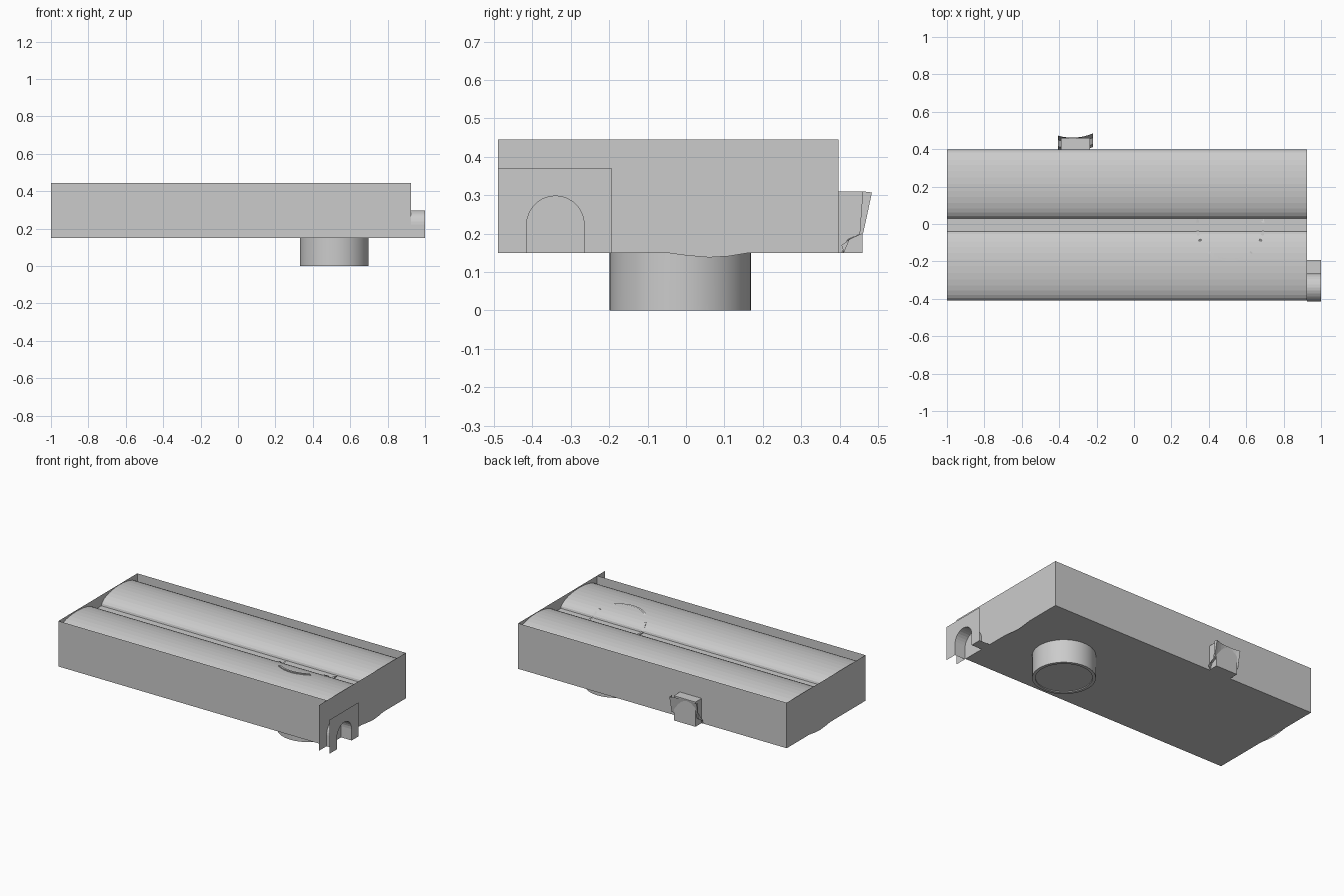
import bpy, bmesh, math

if "Cube" in bpy.data.objects:
    bpy.data.objects.remove(bpy.data.objects["Cube"])

X0, X1 = -1.0, 0.925      # tray ends
Y0, Y1 = -0.41, 0.397     # tray front and back
ZB, ZT, ZV = 0.15, 0.445, 0.375  # floor, rim, valley


def make(name, verts, faces, smooth=False):
    me = bpy.data.meshes.new(name)
    me.from_pydata(verts, [], faces)
    bm = bmesh.new()
    bm.from_mesh(me)
    bmesh.ops.recalc_face_normals(bm, faces=bm.faces)
    for f in bm.faces:
        f.smooth = smooth
    bm.to_mesh(me)
    bm.free()
    ob = bpy.data.objects.new(name, me)
    bpy.context.collection.objects.link(ob)
    return ob


def strip(name, path_a, path_b, closed=False):
    """Sheet between two matching paths."""
    n = len(path_a)
    last = n if closed else n - 1
    faces = [(i, (i + 1) % n, n + (i + 1) % n, n + i) for i in range(last)]
    return make(name, list(path_a) + list(path_b), faces)


def sweep_x(name, prof, xa, xb):
    return strip(name, [(xa, y, z) for y, z in prof], [(xb, y, z) for y, z in prof])


def plate_x(name, prof, x):
    return make(name, [(x, y, z) for y, z in prof], [tuple(range(len(prof)))])


# twin vault height across the tray
VAULTS = [(Y0, -0.04, 0.062), (0.03, Y1, 0.066)]


def surf(y):
    for a, b, h in VAULTS:
        if a <= y <= b:
            t = (y - (a + b) / 2) / ((b - a) / 2)
            return ZV + h * math.sqrt(max(0, 1 - t * t))
    return ZV


# vaulted top: two barrels and the flat valley between them
N = 16
prof = []
for a, b, h in VAULTS:
    for i in range(N + 1):
        t = math.pi * (1 - i / N)
        prof.append(((a + b) / 2 + (b - a) / 2 * math.cos(t), ZV + h * math.sin(t)))
sweep_x("vaulted_top", prof, X0, X1)

# tray walls and floor
sweep_x("tray_walls", [(Y0, ZT), (Y0, ZB), (Y1, ZB), (Y1, ZT)], X0, X1)

# end plates with a slightly sagging lower edge
sag = [(-0.05, ZB), (0.0, 0.143), (0.06, 0.138), (0.11, 0.141), (0.165, ZB)]
for name, x, y in (("left_end", X0, Y0), ("right_end", X1, -0.49)):
    plate_x(name, [(y, ZT), (y, ZB)] + sag + [(Y1, ZB), (Y1, ZT)], x)

# arched doorway: front plate, tunnel and side ledge
CY, R = -0.34, 0.075
arch = [(CY - R, ZB)]
arch += [(CY - R * math.cos(math.pi * i / 14), 0.223 + R * math.sin(math.pi * i / 14))
         for i in range(15)]
arch += [(CY + R, ZB)]
outline = [(-0.49, ZB)] + arch + [(-0.193, ZB), (-0.193, 0.37), (-0.49, 0.37)]
plate_x("doorway_plate", outline, 1.0)
sweep_x("doorway_tunnel", arch, X1, 1.0)
sweep_x("doorway_ledge", [(CY + R, ZB), (-0.193, ZB)], X1, 1.0)

# drum tube passing up through the top
CX, CYD, RO, RI, S = 0.515, -0.015, 0.184, 0.165, 48


def ring(r, zf):
    pts = []
    for i in range(S):
        a = 2 * math.pi * i / S
        x, y = CX + r * math.cos(a), CYD + r * math.sin(a)
        pts.append((x, y, zf(a, y)))
    return pts


def top_z(a, y):
    d = math.degrees(a) % 360
    shown = d < 14 or d > 335 or 166 < d < 205 or 225 < d < 315
    return surf(y) + (0.006 if shown else -0.01)


ob, ot = ring(RO, lambda a, y: 0.0), ring(RO, top_z)
ib, it = ring(RI, lambda a, y: 0.0), ring(RI, top_z)
ic = ring(RI, lambda a, y: 0.006)
verts = ob + ot + ib + ic
faces = [tuple(range(3 * S, 4 * S))]
for i in range(S):
    j = (i + 1) % S
    faces += [(i, j, S + j, S + i), (i, j, 2 * S + j, 2 * S + i),
              (2 * S + i, 2 * S + j, 3 * S + j, 3 * S + i)]
drum = make("drum", verts, faces, smooth=True)
mid = ring(RO - 0.014, top_z)
strip("drum_rim", ot, mid, closed=True)
for o in [drum]:
    bpy.context.view_layer.objects.active = o
    o.select_set(True)
    bpy.ops.object.shade_smooth_by_angle(angle=math.radians(35))

# back clip: small block with a curved flared face
bx0, bx1, by = -0.39, -0.235, 0.46
strip("clip_block",
      [(bx0, Y1, ZB), (bx1, Y1, ZB), (bx1, by, ZB), (bx0, by, ZB)],
      [(bx0, Y1, 0.31), (bx1, Y1, 0.31), (bx1, by, 0.31), (bx0, by, 0.31)], closed=True)
make("clip_floor", [(bx0, Y1, ZB), (bx1, Y1, ZB), (bx1, by, ZB), (bx0, by, ZB)], [(0, 1, 2, 3)])
make("clip_cap", [(bx0, Y1, 0.31), (bx1, Y1, 0.31), (bx1, by, 0.31), (bx0, by, 0.31)], [(0, 1, 2, 3)])
rows = [(0.15, 0.405), (0.185, 0.42), (0.2, 0.455), (0.25, 0.466), (0.307, 0.478)]
xs = [-0.405 + 0.185 * i / 8 for i in range(9)]
verts, faces = [], []
for z, y in rows:
    for i, x in enumerate(xs):
        u = (i - 4) / 4
        verts.append((x, y - 0.016 * (1 - u * u) + 0.006 * u, z))
for r in range(len(rows) - 1):
    for i in range(8):
        k = r * 9 + i
        faces.append((k, k + 1, k + 10, k + 9))
make("clip_flare", verts, faces)
for name, x in (("clip_side_left", xs[0]), ("clip_side_right", xs[-1])):
    d = -0.006 if x == xs[0] else 0.006
    plate_x(name, [(y + d, z) for z, y in rows] + [(by, 0.31), (by - 0.008, 0.2), (0.405, 0.17)], x)
